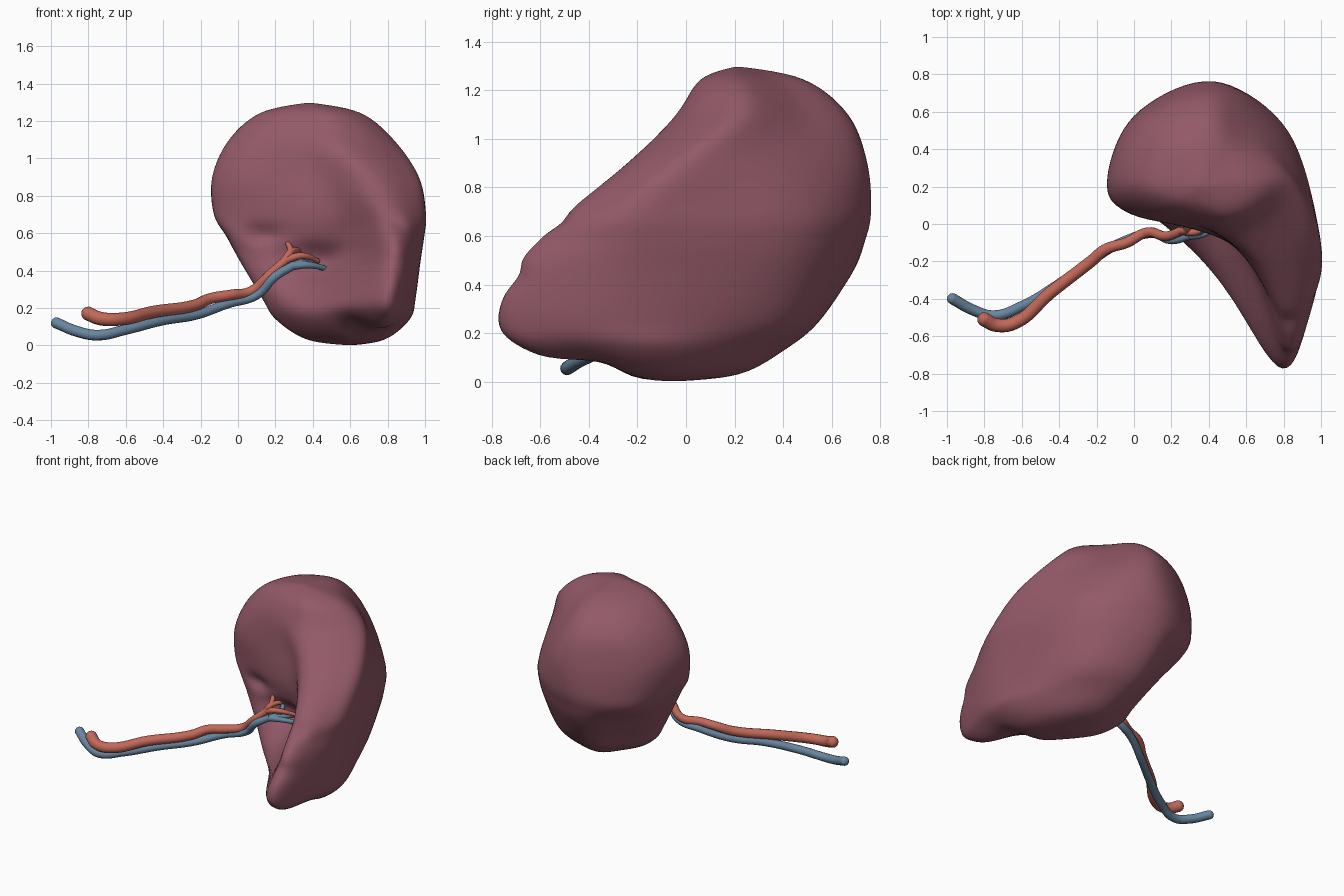
import bpy, bmesh, math
from mathutils import Vector

cube = bpy.data.objects.get("Cube")
if cube:
    bpy.data.objects.remove(cube, do_unlink=True)


def make_material(name, rgb):
    mat = bpy.data.materials.new(name)
    mat.use_nodes = True
    color = (*rgb, 1.0)
    mat.diffuse_color = color
    mat.node_tree.nodes["Principled BSDF"].inputs["Base Color"].default_value = color
    return mat


plum = make_material("plum tissue", (.29, .10, .137))
red = make_material("artery red", (.54, .14, .10))
blue = make_material("vein blue", (.14, .24, .35))


def catmull(a, b, c, d, t):
    """Smooth interpolation between b and c."""
    return 0.5 * (2 * b + (c - a) * t + (2 * a - 5 * b + 4 * c - d) * t ** 2
                  + (3 * b - a - 3 * c + d) * t ** 3)


def smooth_path(points, steps, closed=False):
    n = len(points)
    pick = (lambda i: points[i % n]) if closed else (lambda i: points[max(0, min(n - 1, i))])
    out = []
    for i in range(n if closed else n - 1):
        for s in range(steps):
            out.append(catmull(pick(i - 1), pick(i), pick(i + 1), pick(i + 2), s / steps))
    if not closed:
        out.append(points[-1].copy())
    return out


# Cross-sections by height: left, back left, back, back right,
# right, outer rim, front rim, hollow, front left
SECTIONS = [
    (.14, (.2, .08), (.28, .24), (.45, .42), (.7, .3), (.91, -.1), (.88, -.46), (.77, -.68), (.46, -.29), (.27, -.06)),
    (.25, (.13, .1), (.22, .31), (.4, .55), (.75, .4), (.94, -.15), (.91, -.55), (.77, -.77), (.44, -.25), (.2, -.04)),
    (.45, (.01, .14), (.1, .45), (.38, .69), (.8, .46), (.97, -.15), (.93, -.52), (.8, -.7), (.52, -.07), (.12, .03)),
    (.58, (-.06, .19), (.02, .56), (.4, .74), (.82, .49), (.99, -.12), (.945, -.44), (.8, -.6), (.55, -.1), (.04, .04)),
    (.7, (-.13, .21), (.0, .58), (.42, .765), (.82, .5), (1, -.1), (.95, -.36), (.79, -.48), (.53, -.11), (-.01, .06)),
    (.9, (-.14, .23), (.01, .57), (.44, .75), (.75, .49), (.965, .04), (.89, -.15), (.7, -.24), (.42, -.04), (-.01, .05)),
    (1.1, (-.05, .24), (.09, .54), (.41, .67), (.62, .47), (.83, .24), (.75, .06), (.55, -.04), (.33, .01), (.07, .08)),
]
BOTTOM, TOP = Vector((.6, -.05, 0)), Vector((.38, .21, 1.3))

# Local dents: centre, push, radius
DENTS = [
    ((.83, -.7, .43), (-.01, .05, 0), .05),
    ((.85, -.54, .66), (-.01, .04, 0), .05),
    ((.13, .03, .6), (.02, .1, -.02), .05),
    ((.42, -.04, .43), (.02, .09, 0), .09),
    ((.68, -.42, .05), (0, .07, .06), .14),
]


def cap_point(p, pole, spread, depth):
    """Point on a rounding ring between an end section and its pole."""
    q = pole + (p - pole) * spread
    q.z = pole.z + (p.z - pole.z) * depth
    return q


def build_organ():
    columns = []
    for k in range(len(SECTIONS[0]) - 1):
        track = [Vector((*row[k + 1], row[0])) for row in SECTIONS]
        track.insert(0, cap_point(track[0], BOTTOM, .58, .22))
        track.append(cap_point(track[-1], TOP, .6, .27))
        columns.append(smooth_path([BOTTOM, *track, TOP], 7))
    rings = [smooth_path(list(ring), 9, closed=True) for ring in zip(*columns)][1:-1]

    bm = bmesh.new()
    loops = [[bm.verts.new(p) for p in ring] for ring in rings]
    count = len(loops[0])
    for low, high in zip(loops, loops[1:]):
        for i in range(count):
            j = (i + 1) % count
            bm.faces.new((low[i], low[j], high[j], high[i]))
    for ring, pole in ((loops[0], BOTTOM), (loops[-1], TOP)):
        tip = bm.verts.new(pole)
        for i in range(count):
            bm.faces.new((ring[i], ring[(i + 1) % count], tip))
    for v in bm.verts:
        v.co.z = max(0, min(TOP.z, v.co.z))
        for centre, push, radius in DENTS:
            dist = (v.co - Vector(centre)).length
            v.co += Vector(push) * math.exp(-(dist / radius) ** 2)
    for _ in range(3):
        bmesh.ops.smooth_vert(bm, verts=bm.verts, factor=0.5,
                              use_axis_x=True, use_axis_y=True, use_axis_z=True)
    bmesh.ops.recalc_face_normals(bm, faces=bm.faces)
    for f in bm.faces:
        f.smooth = True
    mesh = bpy.data.meshes.new("organ_body")
    bm.to_mesh(mesh)
    bm.free()
    mesh.materials.append(plum)
    bpy.context.collection.objects.link(bpy.data.objects.new("organ_body", mesh))


def build_vessel(name, points, start, end, mat):
    """Tapered tube with a rounded outer end."""
    curve = bpy.data.curves.new(name, "CURVE")
    curve.dimensions = "3D"
    curve.bevel_depth = 1.0
    curve.bevel_resolution = 4
    curve.resolution_u = 6
    curve.use_fill_caps = True
    spline = curve.splines.new("BEZIER")
    spline.bezier_points.add(len(points) - 1)
    for i, (bp, p) in enumerate(zip(spline.bezier_points, points)):
        bp.co = p
        bp.handle_left_type = bp.handle_right_type = "AUTO"
        bp.radius = start + (end - start) * i / (len(points) - 1)
    curve.materials.append(mat)
    bpy.context.collection.objects.link(bpy.data.objects.new(name, curve))

    bm = bmesh.new()
    bmesh.ops.create_uvsphere(bm, u_segments=16, v_segments=10, radius=start)
    bmesh.ops.translate(bm, verts=bm.verts, vec=points[0])
    for f in bm.faces:
        f.smooth = True
    mesh = bpy.data.meshes.new(name + "_end")
    bm.to_mesh(mesh)
    bm.free()
    mesh.materials.append(mat)
    bpy.context.collection.objects.link(bpy.data.objects.new(name + "_end", mesh))


build_organ()

# Main trunks
build_vessel("artery", [
    (-.8, -.51, .17), (-.74, -.54, .145), (-.64, -.53, .14), (-.45, -.37, .18),
    (-.23, -.2, .215), (-.15, -.135, .25), (-.04, -.1, .27), (.07, -.045, .29),
    (.17, -.065, .38), (.26, -.035, .46)], .038, .024, red)
build_vessel("vein", [
    (-.97, -.4, .12), (-.86, -.46, .075), (-.75, -.49, .055), (-.6, -.44, .085),
    (-.4, -.32, .135), (-.22, -.19, .165), (-.05, -.09, .225), (.1, -.05, .27),
    (.2, -.085, .37), (.3, -.06, .43)], .03, .023, blue)

# Small branches entering the hollow
fork_red, fork_blue = (.25, -.04, .455), (.29, -.065, .425)
for i, (mid, tip) in enumerate([
        ((.28, -.03, .5), (.265, .02, .55)),
        ((.28, -.03, .5), (.33, .04, .51)),
        ((.34, -.04, .48), (.43, .03, .45))]):
    build_vessel(f"artery_branch_{i + 1}", [fork_red, mid, tip], .022, .013, red)
for i, (mid, tip) in enumerate([
        ((.38, -.05, .43), (.49, .02, .405)),
        ((.34, -.03, .45), (.33, .05, .5)),
        ((.36, -.04, .44), (.42, .04, .44))]):
    build_vessel(f"vein_branch_{i + 1}", [fork_blue, mid, tip], .022, .013, blue)
